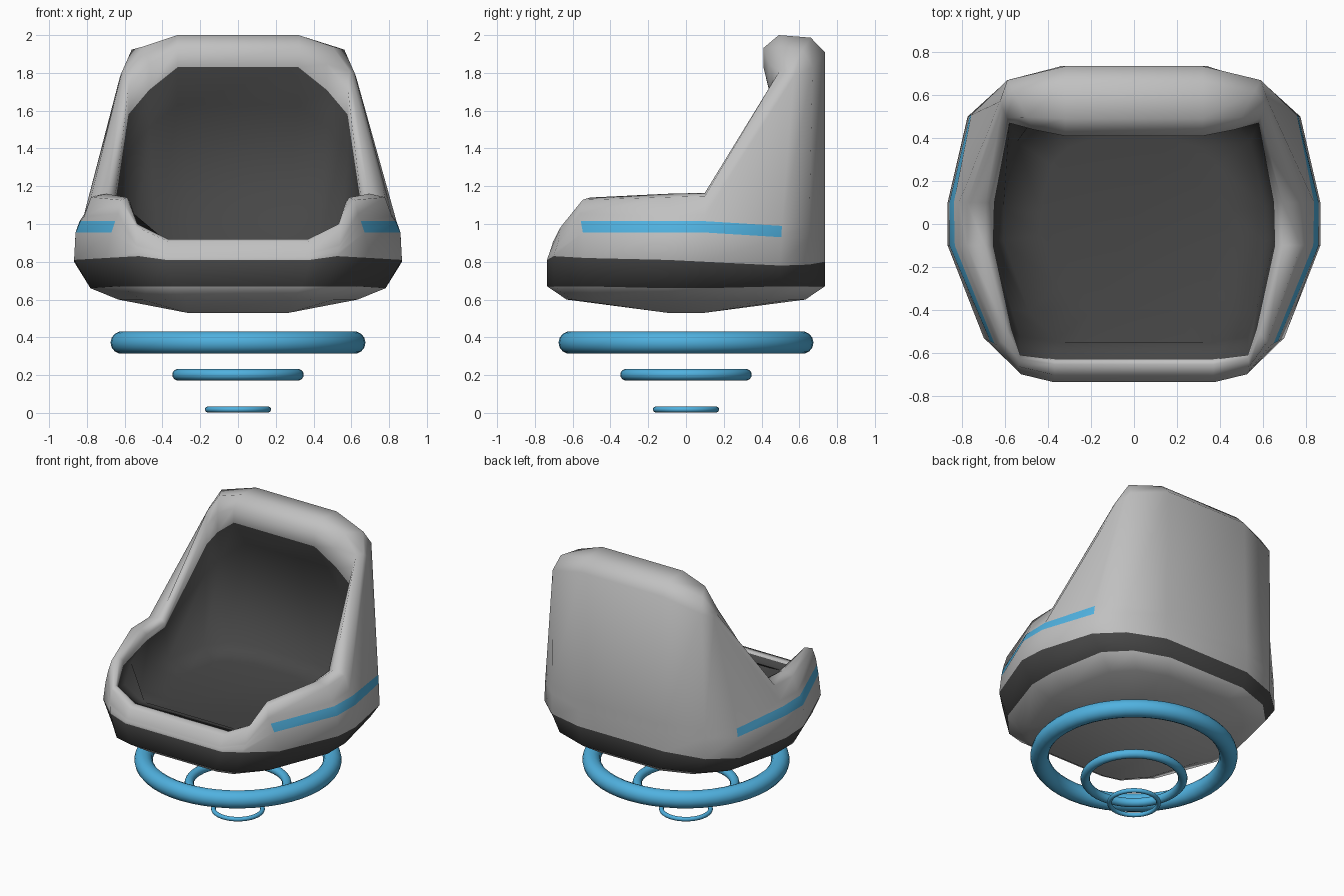
import bpy, bmesh, math

if "Cube" in bpy.data.objects:
    bpy.data.objects.remove(bpy.data.objects["Cube"])


def material(name, rgb):
    m = bpy.data.materials.new(name)
    m.diffuse_color = (*rgb, 1)
    m.use_nodes = True
    m.node_tree.nodes["Principled BSDF"].inputs["Base Color"].default_value = m.diffuse_color
    return m


GREY = material("light grey", (0.53, 0.53, 0.53))
DARK = material("dark grey", (0.062, 0.062, 0.062))
BLUE = material("sky blue", (0.08, 0.44, 0.74))


def smooth(obj, degrees):
    bpy.ops.object.select_all(action='DESELECT')
    obj.select_set(True)
    bpy.context.view_layer.objects.active = obj
    bpy.ops.object.shade_smooth_by_angle(angle=math.radians(degrees))


def mix(a, b, t):
    return a + (b - a) * t


# Stations along the right half, front to back:
# widest outline + its height, outer rim start, inner rim edge, rim peak height
STATIONS = [
    ((0.38, -0.735, 0.81), (0.37, -0.725, 0.84), (0.37, -0.63, 0.91), 0.92),
    ((0.525, -0.70, 0.83), (0.54, -0.68, 0.89), (0.53, -0.61, 0.98), 1.00),
    ((0.70, -0.53, 0.82), (0.635, -0.565, 1.055), (0.57, -0.49, 1.08), 1.14),
    ((0.868, -0.10, 0.81), (0.815, -0.10, 1.04), (0.655, -0.10, 1.09), 1.16),
    ((0.868, 0.10, 0.80), (0.815, 0.10, 1.05), (0.65, 0.10, 1.11), 1.165),
    ((0.775, 0.50, 0.78), (0.625, 0.57, 1.78), (0.58, 0.47, 1.58), 1.81),
    ((0.61, 0.65, 0.785), (0.59, 0.67, 1.83), (0.47, 0.44, 1.71), 1.94),
    ((0.34, 0.735, 0.80), (0.32, 0.735, 1.91), (0.32, 0.41, 1.83), 2.00),
]


def profile(k):
    """Section of the shell at one station, from underside over the rim to the floor."""
    (bx, by, bz), (ox, oy, oz), (ix, iy, iz), top = STATIONS[k]
    pts = [(0.27, math.copysign(0.1, by), 0.53),
           (bx * 0.73, by * 0.86, 0.60),
           (bx * 0.90, by, 0.66 if k in (3, 4) else 0.67),
           (bx, by, bz)]
    # stripe edges on the outer wall, which bulges at the arms
    for z, cap in ((0.955, 0.4), (1.015, 0.8)):
        if k >= 5:
            z -= 0.025
        f = (z - bz) / (oz - bz)
        if k < 2:
            f = cap
        g = f ** (4 if k in (3, 4) else 1.4)
        pts.append((mix(bx, ox, g), mix(by, oy, g), mix(bz, oz, f)))
    # rounded rim
    pts.append((ox, oy, oz))
    pts.append((mix(ox, ix, 0.23), mix(oy, iy, 0.23), mix(oz, top, 0.85)))
    pts.append((mix(ox, ix, 0.75), mix(oy, iy, 0.75), top))
    pts.append((ix, iy, mix(iz, top, 0.6)))
    pts.append((ix, iy, iz))
    # inner wall and floor
    pts.append((ix, max(iy, by * 0.75), iz - (0.20 if iz > 1.2 else 0.01)))
    pts.append((bx * 0.70, by * 0.77, 0.90 if k else 0.885))
    pts.append((bx * 0.50, by * 0.55, 0.86))
    return pts


# Seat shell: loft the mirrored sections
half = [profile(k) for k in range(len(STATIONS))]
sections = half + [[(-x, y, z) for x, y, z in p] for p in reversed(half)]
bm = bmesh.new()
grid = [[bm.verts.new(c) for c in p] for p in sections]
n, rows = len(grid), len(grid[0])
STRIPED = {2, 3, 4, 10, 11, 12}
for i in range(n):
    a, b = grid[i], grid[(i + 1) % n]
    for r in range(rows - 1):
        f = bm.faces.new((a[r], b[r], b[r + 1], a[r + 1]))
        if r == 2 or r >= 10:
            f.material_index = 1
        elif r == 4 and i in STRIPED:
            f.material_index = 2
floor = bm.faces.new([p[-1] for p in grid])
floor.material_index = 1
bmesh.ops.remove_doubles(bm, verts=bm.verts, dist=0.0005)
bmesh.ops.holes_fill(bm, edges=[e for e in bm.edges if e.is_boundary], sides=0)
bmesh.ops.recalc_face_normals(bm, faces=bm.faces)
mesh = bpy.data.meshes.new("seat_shell")
bm.to_mesh(mesh)
bm.free()
for m in (GREY, DARK, BLUE):
    mesh.materials.append(m)
shell = bpy.data.objects.new("seat_shell", mesh)
bpy.context.collection.objects.link(shell)
smooth(shell, 85)

# Hover rings, shrinking towards the ground
for name, major, minor, z in (("large_hover_ring", 0.615, 0.06, 0.372),
                              ("middle_hover_ring", 0.318, 0.03, 0.202),
                              ("small_hover_ring", 0.16, 0.015, 0.018)):
    bpy.ops.mesh.primitive_torus_add(major_radius=major, minor_radius=minor, location=(0, 0, z),
                                     major_segments=48, minor_segments=14)
    ring = bpy.context.object
    ring.name = name
    ring.data.materials.append(BLUE)
    smooth(ring, 60)
